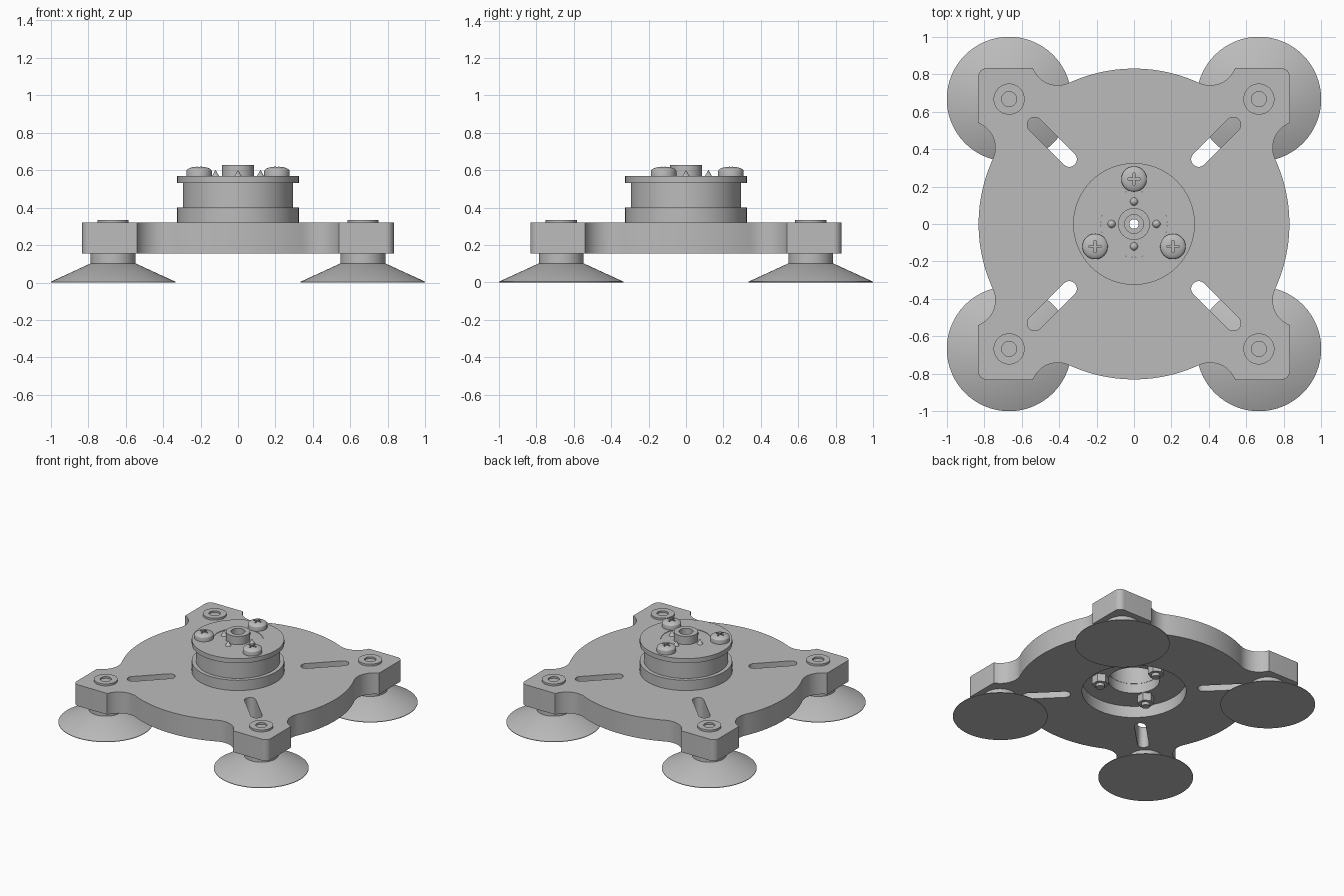
import bpy, bmesh, math
from math import sin, cos, pi, radians

if "Cube" in bpy.data.objects:
    bpy.data.objects.remove(bpy.data.objects["Cube"], do_unlink=True)

grey = bpy.data.materials.new("plain_grey")
grey.use_nodes = True
colour = (0.5, 0.5, 0.5, 1)
grey.diffuse_color = colour
for node in grey.node_tree.nodes:
    if node.type == 'BSDF_PRINCIPLED':
        node.inputs["Base Color"].default_value = colour


def finish(name, bm, loc=(0, 0, 0), rot=0):
    """Turn a bmesh into a linked, coloured object."""
    bmesh.ops.remove_doubles(bm, verts=bm.verts, dist=1e-5)
    bmesh.ops.recalc_face_normals(bm, faces=bm.faces)
    mesh = bpy.data.meshes.new(name)
    bm.to_mesh(mesh)
    bm.free()
    mesh.materials.append(grey)
    obj = bpy.data.objects.new(name, mesh)
    obj.location, obj.rotation_euler.z = loc, rot
    bpy.context.collection.objects.link(obj)
    return obj


def lathe(name, profile, loc=(0, 0, 0), steps=64, rot=0):
    """Spin a profile of (radius, height); it closes itself off the axis."""
    bm = bmesh.new()
    pts = list(profile)
    if pts[0][0] > 0 or pts[-1][0] > 0:
        pts.append(pts[0])
    verts = [bm.verts.new((r, 0, z)) for r, z in pts]
    edges = [bm.edges.new(pair) for pair in zip(verts, verts[1:])]
    bmesh.ops.spin(bm, geom=verts + edges, axis=(0, 0, 1), cent=(0, 0, 0),
                   angle=2 * pi, steps=steps)
    return finish(name, bm, loc, rot)


def cylinder(name, r, z0, z1, loc=(0, 0, 0), steps=64):
    return lathe(name, [(0, z0), (r, z0), (r, z1), (0, z1)], loc, steps)


def prism(name, outline, z0, z1, loc=(0, 0, 0), rot=0):
    bm = bmesh.new()
    face = bm.faces.new([bm.verts.new((x, y, z0)) for x, y in outline])
    top = bmesh.ops.extrude_face_region(bm, geom=[face])["geom"]
    bmesh.ops.translate(bm, vec=(0, 0, z1 - z0),
                        verts=[v for v in top if isinstance(v, bmesh.types.BMVert)])
    return finish(name, bm, loc, rot)


def arc(cx, cy, r, a0, a1, n):
    angles = [radians(a0 + (a1 - a0) * i / n) for i in range(n + 1)]
    return [(cx + r * cos(a), cy + r * sin(a)) for a in angles]


def cut(obj, cutter):
    mod = obj.modifiers.new("cut", 'BOOLEAN')
    mod.operation, mod.solver, mod.object = 'DIFFERENCE', 'EXACT', cutter
    bpy.context.view_layer.objects.active = obj
    bpy.ops.object.modifier_apply(modifier=mod.name)
    bpy.data.objects.remove(cutter, do_unlink=True)


parts = []

# Base plate: round body, scooped necks and rounded corner lugs
BOTTOM, TOP, R, SCOOP, SIDE, ROUND = 0.155, 0.32, 0.83, 0.143, 0.832, 0.045
TANGENT = 24.7
sx = (R + SCOOP) * cos(radians(TANGENT))
sy = (R + SCOOP) * sin(radians(TANGENT))
scoop_end = math.degrees(math.acos((SIDE - sx) / SCOOP))
octant = arc(0, 0, R, 0, TANGENT, 14)
octant += arc(sx, sy, SCOOP, TANGENT + 180, scoop_end, 14)[1:]
octant += arc(SIDE - ROUND, SIDE - ROUND, ROUND, 0, 45, 5)
quarter = octant + [(y, x) for x, y in reversed(octant[1:-1])]
outline = []
for c, s in ((1, 0), (0, 1), (-1, 0), (0, -1)):
    outline += [(x * c - y * s, x * s + y * c) for x, y in quarter]
plate = prism("base_plate", outline, BOTTOM, TOP)

# Underside recess, centre bore and diagonal slots
RECESS = 0.245
cut(plate, cylinder("recess_cutter", 0.366, 0.1, RECESS))
cut(plate, cylinder("bore_cutter", 0.18, 0.1, 0.4))
for k in range(4):
    slot = arc(0.75, 0, 0.04, -90, 90, 10) + arc(0.488, 0, 0.04, 90, 270, 10)
    cut(plate, prism("slot_cutter", slot, 0.1, 0.4, rot=radians(45 + 90 * k)))
parts.append(plate)

# Suction feet and their top bushings
for y, end in ((-0.667, "front"), (0.667, "back")):
    for x, side in ((-0.667, "right"), (0.667, "left")):
        tag, loc = f"{end}_{side}", (x, y, 0)
        parts.append(lathe("suction_cup_" + tag,
                           [(0, 0), (0.333, 0), (0.333, 0.004), (0.12, 0.102), (0, 0.102)], loc))
        parts.append(cylinder("foot_stem_" + tag, 0.12, 0.1, BOTTOM, loc))
        parts.append(lathe("foot_bushing_" + tag,
                           [(0, TOP), (0.083, TOP), (0.083, 0.335), (0.04, 0.335),
                            (0.04, 0.322), (0, 0.322)], loc, 40))

# Grooved hub with a centre plug and hollow boss
HUB = 0.568
parts.append(lathe("grooved_hub", [(0.178, TOP), (0.325, TOP), (0.325, 0.4), (0.295, 0.4),
                                   (0.295, 0.532), (0.325, 0.532), (0.325, HUB), (0.178, HUB)], steps=96))
parts.append(lathe("hub_plug", [(0.025, 0.52), (0.178, 0.52), (0.178, HUB - 0.004), (0.085, HUB - 0.004),
                                (0.085, 0.628), (0.05, 0.628), (0.05, 0.56), (0.025, 0.56)]))

# Pointed pins around the boss
for k in range(4):
    a = k * pi / 2
    parts.append(lathe("pin", [(0, HUB - 0.004), (0.021, HUB - 0.004), (0, 0.602)],
                       (0.12 * cos(a), 0.12 * sin(a), 0), 20))

# Cross-head screws with nuts in the recess
dome = [(0.068 * cos(t), 0.595 + 0.024 * sin(t)) for t in [i * pi / 16 for i in range(9)]]
dome[-1] = (0, 0.619)
for k in range(3):
    a = radians(90 + 120 * k)
    loc = (0.24 * cos(a), 0.24 * sin(a), 0)
    head = lathe("screw_head", [(0, HUB), (0.068, HUB)] + dome, loc, 40)
    bar = [(-0.032, -0.006), (0.032, -0.006), (0.032, 0.006), (-0.032, 0.006)]
    for turn in (0, pi / 2):
        cut(head, prism("cross_cutter", bar, 0.593, 0.65, loc, turn))
    parts.append(head)
    parts.append(lathe("nut", [(0, 0.185), (0.058, 0.185), (0.058, RECESS), (0, RECESS)], loc, 6, a))
    parts.append(cylinder("screw_end", 0.03, 0.162, 0.2, loc, 24))

# Smooth round surfaces, keep hard edges
bpy.ops.object.select_all(action='DESELECT')
for obj in parts:
    obj.select_set(True)
bpy.context.view_layer.objects.active = plate
bpy.ops.object.shade_smooth_by_angle(angle=radians(25))
